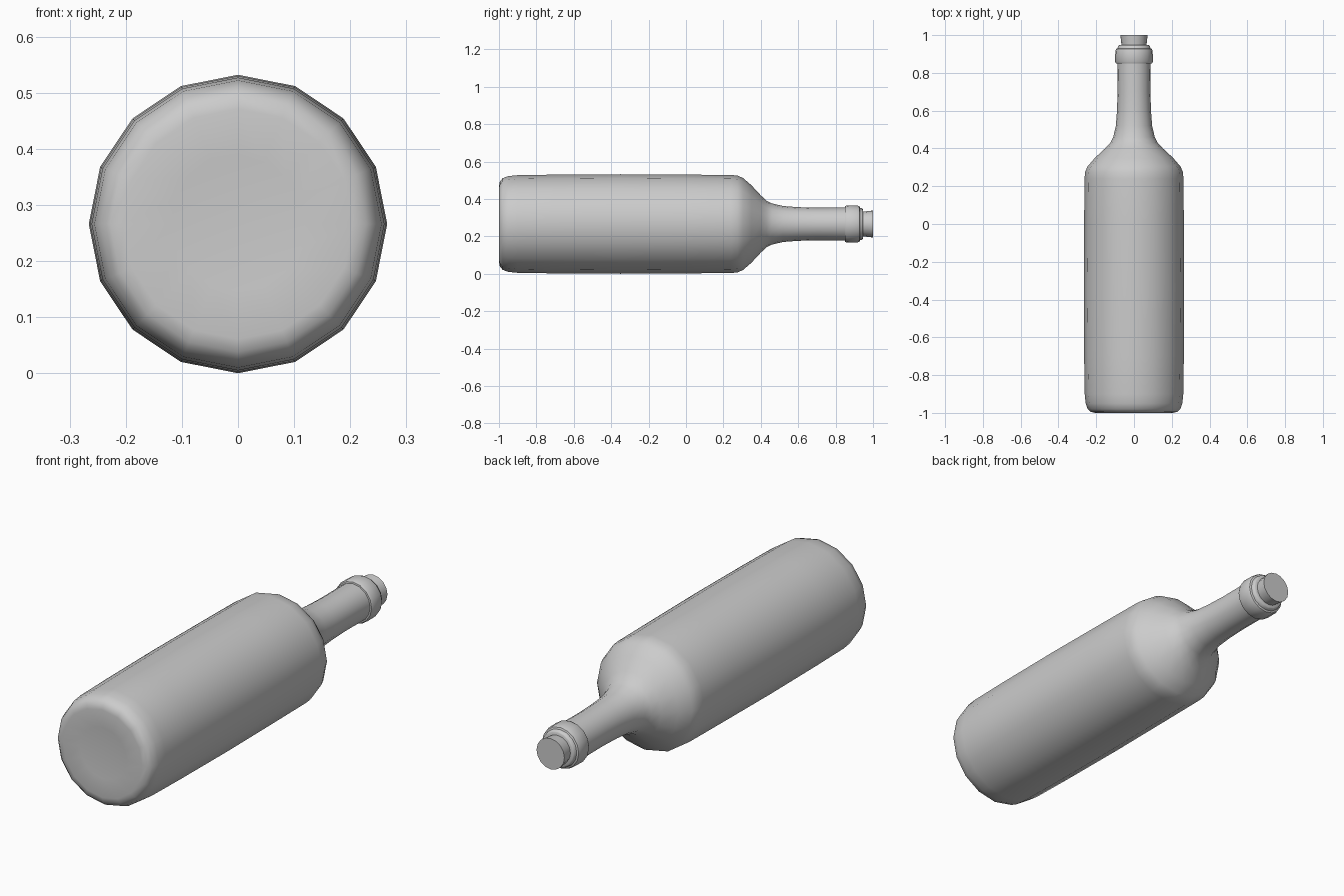
import bpy, bmesh
from math import cos, sin, pi, radians

if "Cube" in bpy.data.objects:
    bpy.data.objects.remove(bpy.data.objects["Cube"])

SIDES = 16
AXIS_Z = 0.266


def lathe(name, profile):
    """Revolve (y, radius) points around the lying bottle axis."""
    bm = bmesh.new()
    rings = []
    for y, r in profile:
        if r == 0:
            rings.append([bm.verts.new((0, y, AXIS_Z))])
        else:
            rings.append([bm.verts.new((r * cos(2 * pi * i / SIDES), y,
                                        AXIS_Z + r * sin(2 * pi * i / SIDES)))
                          for i in range(SIDES)])
    for a, b in zip(rings, rings[1:]):
        for i in range(SIDES):
            j = (i + 1) % SIDES
            if len(a) == 1:
                bm.faces.new((a[0], b[i], b[j]))
            elif len(b) == 1:
                bm.faces.new((a[i], b[0], a[j]))
            else:
                bm.faces.new((a[i], b[i], b[j], a[j]))
    bmesh.ops.recalc_face_normals(bm, faces=bm.faces)
    mesh = bpy.data.meshes.new(name)
    bm.to_mesh(mesh)
    bm.free()
    obj = bpy.data.objects.new(name, mesh)
    bpy.context.collection.objects.link(obj)
    bpy.ops.object.select_all(action='DESELECT')
    obj.select_set(True)
    bpy.context.view_layer.objects.active = obj
    bpy.ops.object.shade_smooth_by_angle(angle=radians(50))
    return obj


# Bottle: shallow dished base, straight body, shoulder, neck, stepped lip
lathe("bottle", [
    (-0.990, 0), (-0.994, 0.12), (-1.0, 0.205), (-0.995, 0.228),
    (-0.980, 0.245), (-0.950, 0.256), (-0.900, 0.261),
    (-0.700, 0.264), (-0.350, 0.266), (0.0, 0.264), (0.240, 0.262),
    (0.275, 0.259), (0.305, 0.246), (0.350, 0.207), (0.400, 0.153),
    (0.430, 0.125), (0.460, 0.110), (0.520, 0.096), (0.600, 0.090),
    (0.700, 0.087), (0.849, 0.088),
    (0.850, 0.095), (0.860, 0.100), (0.915, 0.099), (0.927, 0.095),
    (0.930, 0.087), (0.943, 0.084), (0.947, 0.078), (0.947, 0.055),
])

# Cork: tapered plug, wider at the exposed end
lathe("cork", [(0.900, 0), (0.900, 0.061), (1.0, 0.072), (1.0, 0)])
